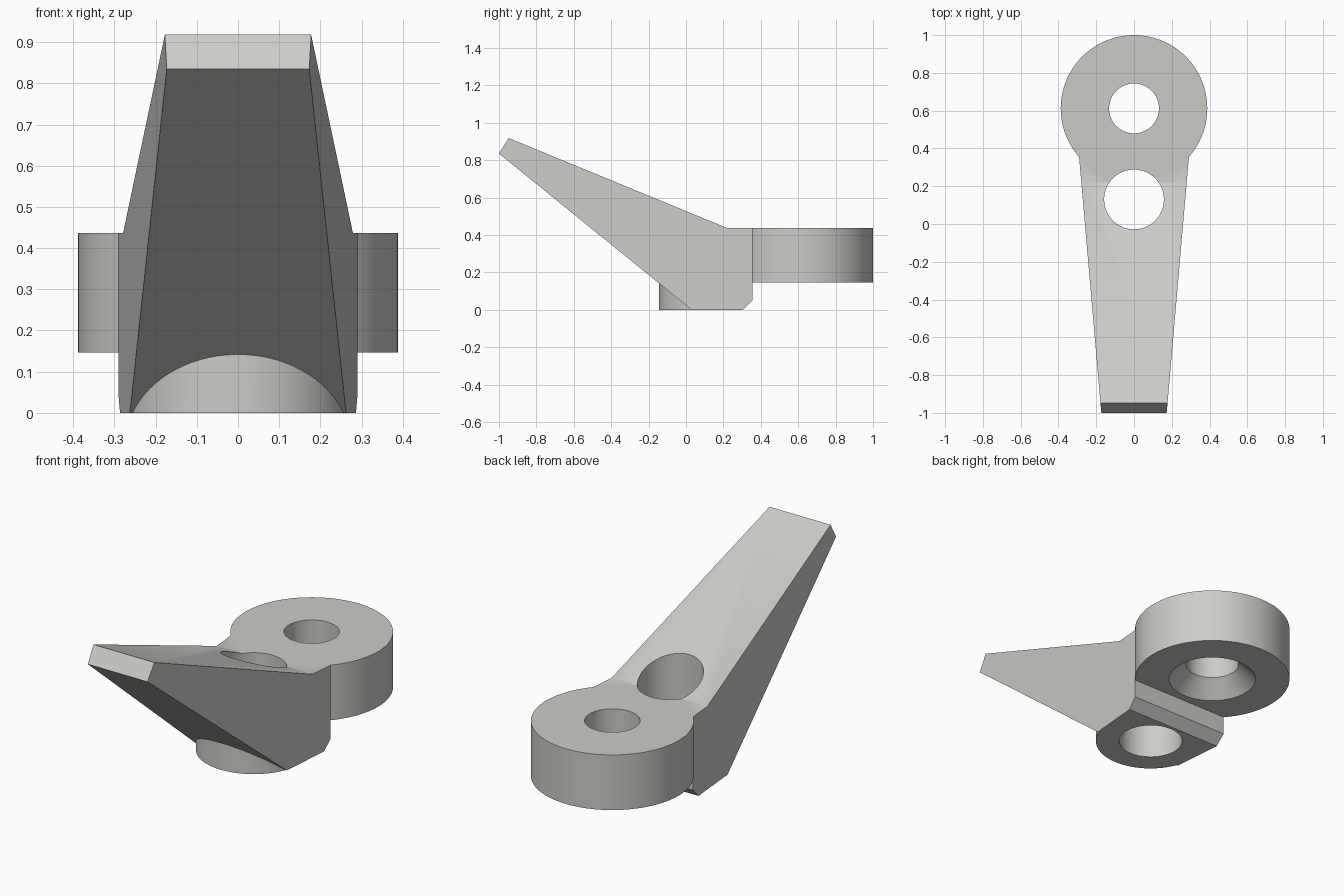
import bpy, bmesh, math

if "Cube" in bpy.data.objects:
    bpy.data.objects.remove(bpy.data.objects["Cube"])

grey = bpy.data.materials.new("light_grey")
grey.diffuse_color = (0.6, 0.6, 0.57, 1)
grey.use_nodes = True
grey.node_tree.nodes["Principled BSDF"].inputs["Base Color"].default_value = grey.diffuse_color


def loft(name, bottom, top):
    """Solid between two matching outlines."""
    bm = bmesh.new()
    a = [bm.verts.new(p) for p in bottom]
    b = [bm.verts.new(p) for p in top]
    n = len(a)
    bm.faces.new(a[::-1])
    bm.faces.new(b)
    for i in range(n):
        j = (i + 1) % n
        bm.faces.new((a[i], a[j], b[j], b[i]))
    bmesh.ops.recalc_face_normals(bm, faces=bm.faces)
    mesh = bpy.data.meshes.new(name)
    bm.to_mesh(mesh)
    bm.free()
    mesh.materials.append(grey)
    ob = bpy.data.objects.new(name, mesh)
    bpy.context.collection.objects.link(ob)
    return ob


def circle(y, r, z, n=96):
    return [(r * math.cos(2 * math.pi * i / n), y + r * math.sin(2 * math.pi * i / n), z)
            for i in range(n)]


def cylinder(name, y, r0, r1, z0, z1):
    return loft(name, circle(y, r0, z0), circle(y, r1, z1))


def combine(target, other, operation):
    mod = target.modifiers.new(operation.lower(), 'BOOLEAN')
    mod.operation, mod.object, mod.solver = operation, other, 'EXACT'
    bpy.context.view_layer.objects.active = target
    bpy.ops.object.modifier_apply(modifier=mod.name)
    bpy.data.objects.remove(other)


# Tapered lever: side profile, with its width growing toward the back
profile = [(-1, 0.835), (-0.948, 0.918), (0.22, 0.437), (0.355, 0.437),
           (0.355, 0.05), (0.305, 0), (0.03, 0)]
half = lambda y: 0.173 + 0.0868 * (y + 1)
lever = loft("lever", [(-half(y), y, z) for y, z in profile],
             [(half(y), y, z) for y, z in profile])

# Round boss under the lever, kept inside its sides
BOSS_Y, BOSS_R = 0.13, 0.275
end = math.asin(0.1 / BOSS_R)
arc = [math.pi + end + (math.pi - 2 * end) * i / 48 for i in range(49)]
outline = [(BOSS_R * math.cos(t), BOSS_Y + BOSS_R * math.sin(t)) for t in arc]
outline += [(0.24, 0.1), (-0.24, 0.1)]
boss = loft("boss", [(x, y, 0) for x, y in outline], [(x, y, 0.25) for x, y in outline])
combine(lever, boss, 'UNION')

# Eye ring at the back
RING_Y = 0.612
combine(lever, cylinder("ring", RING_Y, 0.388, 0.388, 0.147, 0.437), 'UNION')

# Through holes and the countersink under the ring
combine(lever, cylinder("boss_hole", BOSS_Y, 0.158, 0.158, -0.2, 1), 'DIFFERENCE')
combine(lever, cylinder("ring_hole", RING_Y, 0.132, 0.132, -0.2, 1), 'DIFFERENCE')
combine(lever, cylinder("countersink", RING_Y, 0.237, 0.127, 0.127, 0.237), 'DIFFERENCE')

bpy.ops.object.select_all(action='DESELECT')
lever.select_set(True)
bpy.context.view_layer.objects.active = lever
bpy.ops.object.shade_smooth_by_angle(angle=math.radians(25))
